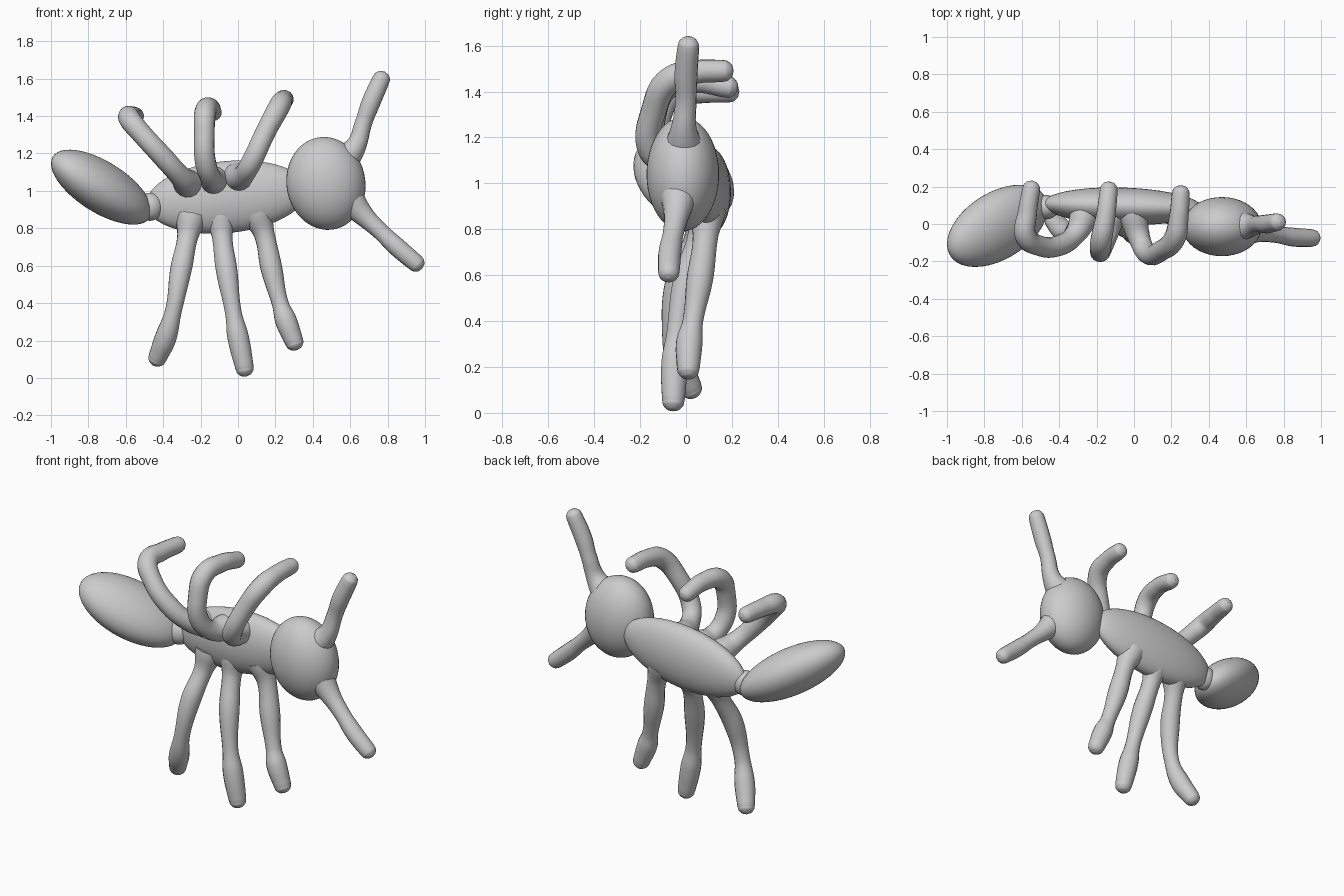
import bpy
from mathutils import Matrix, Vector


def ellipsoid(name, center, half, lean_y=0.0, lean_z=0.0):
    """Smooth ball stretched to half sizes, then leaned along its length (x)."""
    bpy.ops.mesh.primitive_uv_sphere_add(segments=40, ring_count=24, radius=1)
    ob = bpy.context.object
    ob.name = name
    lean = Matrix(((1, 0, 0, 0), (lean_y, 1, 0, 0), (lean_z, 0, 1, 0), (0, 0, 0, 1)))
    ob.data.transform(Matrix.Translation(center) @ lean @ Matrix.Diagonal((*half, 1)))
    bpy.ops.object.shade_smooth()
    return ob


def limb(name, points, radii):
    """Smooth round tube through points, with a rounded tip."""
    pts = [Vector(p) for p in points]
    radii = list(radii)
    tip, r = pts[-1], radii[-1]
    d = (tip - pts[-2]).normalized()
    for along, width in ((0.5, 0.87), (0.87, 0.5), (1.0, 0.02)):
        pts.append(tip + d * r * along)
        radii.append(r * width)
    curve = bpy.data.curves.new(name, 'CURVE')
    curve.dimensions = '3D'
    curve.bevel_depth = 1.0
    curve.bevel_resolution = 6
    curve.resolution_u = 8
    curve.use_fill_caps = True
    s = curve.splines.new('BEZIER')
    s.radius_interpolation = 'CARDINAL'
    s.bezier_points.add(len(pts) - 1)
    for bp, p, rad in zip(s.bezier_points, pts, radii):
        bp.co, bp.radius = p, rad
        bp.handle_left_type = bp.handle_right_type = 'AUTO'
    ob = bpy.data.objects.new(name, curve)
    bpy.context.collection.objects.link(ob)
    bpy.ops.object.select_all(action='DESELECT')
    bpy.context.view_layer.objects.active = ob
    ob.select_set(True)
    bpy.ops.object.convert(target='MESH')
    bpy.ops.object.shade_smooth()


# Body: leaning abdomen, narrow waist, flattened thorax, rounded head
ellipsoid("abdomen", (-0.73, -0.01, 1.02), (0.27, 0.197, 0.155), 0.36, -0.47)
ellipsoid("waist", (-0.47, 0.09, 0.915), (0.07, 0.065, 0.075))
ellipsoid("thorax", (-0.06, 0.095, 0.967), (0.43, 0.10, 0.193), -0.03, 0.08)
ellipsoid("head", (0.47, -0.014, 1.04), (0.212, 0.158, 0.248), 0.0, -0.06)

# Antennae
limb("upper_antenna",
     [(0.56, -0.01, 1.16), (0.63, -0.01, 1.24), (0.67, 0, 1.36), (0.71, 0, 1.47), (0.765, 0.01, 1.595)],
     [0.085, 0.056, 0.046, 0.05, 0.047])
limb("lower_antenna",
     [(0.58, -0.03, 0.97), (0.67, -0.04, 0.87), (0.76, -0.055, 0.785), (0.85, -0.07, 0.70), (0.95, -0.075, 0.615)],
     [0.085, 0.058, 0.046, 0.05, 0.047])

# Hanging legs, with slight swellings at the joints
hanging = {
    "rear": [(-0.25, 0.08, 0.86), (-0.27, 0.045, 0.75), (-0.305, -0.03, 0.58), (-0.345, -0.06, 0.36),
             (-0.385, -0.03, 0.22), (-0.43, 0.02, 0.11)],
    "middle": [(-0.09, 0.09, 0.86), (-0.085, 0.06, 0.76), (-0.06, 0.0, 0.57), (-0.025, -0.04, 0.35),
               (0.0, -0.05, 0.22), (0.035, -0.055, 0.056)],
    "front": [(0.10, 0.09, 0.88), (0.14, 0.085, 0.77), (0.18, 0.06, 0.58), (0.225, 0.03, 0.40),
              (0.255, 0.015, 0.31), (0.30, 0.01, 0.195)],
}
for place, pts in hanging.items():
    limb(f"{place}_lower_leg", pts, [0.085, 0.056, 0.058, 0.045, 0.058, 0.05])

# Raised legs, reaching out and then hooking over the back
raised = {
    "rear": [(-0.26, 0.06, 1.03), (-0.31, -0.05, 1.08), (-0.40, -0.115, 1.18), (-0.51, -0.115, 1.30),
             (-0.58, -0.06, 1.385), (-0.57, 0.06, 1.40), (-0.55, 0.185, 1.40)],
    "middle": [(-0.12, 0.07, 1.05), (-0.145, -0.06, 1.07), (-0.175, -0.135, 1.16), (-0.18, -0.14, 1.30),
               (-0.175, -0.085, 1.42), (-0.15, 0.05, 1.445), (-0.135, 0.18, 1.42)],
    "front": [(-0.01, 0.07, 1.07), (0.03, -0.08, 1.085), (0.07, -0.155, 1.15), (0.15, -0.14, 1.32),
              (0.22, -0.07, 1.45), (0.24, 0.04, 1.485), (0.25, 0.16, 1.49)],
}
for place, pts in raised.items():
    limb(f"{place}_upper_leg", pts, [0.08, 0.058, 0.056, 0.055, 0.058, 0.052, 0.048])
